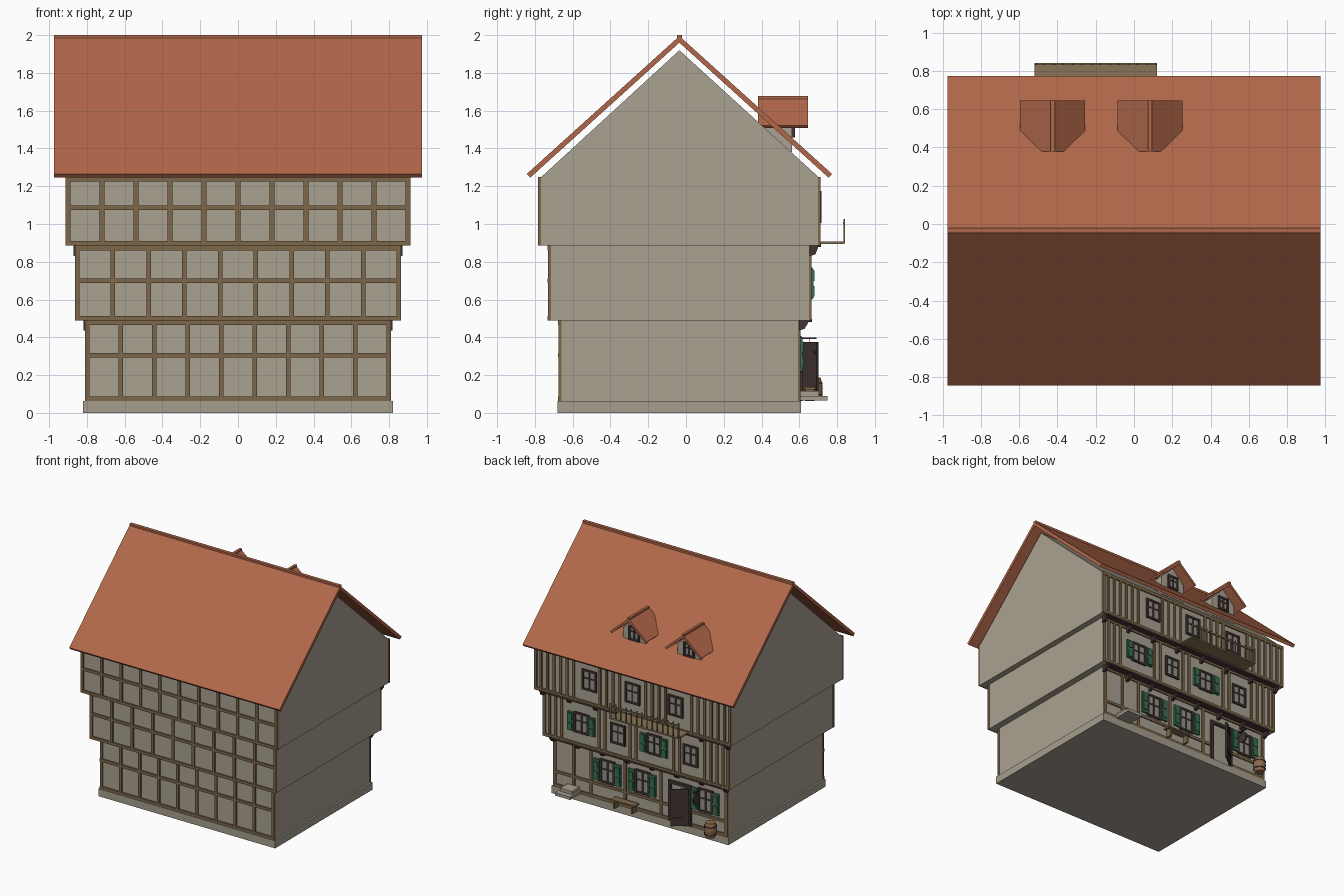
import bpy, math

if "Cube" in bpy.data.objects:
    bpy.data.objects.remove(bpy.data.objects["Cube"])

def mat(name, r, g, b):
    m = bpy.data.materials.new(name)
    m.diffuse_color = (r, g, b, 1)
    m.use_nodes = True
    m.node_tree.nodes["Principled BSDF"].inputs["Base Color"].default_value = m.diffuse_color
    return m

PLASTER = mat("plaster", .40, .36, .285)
STONE = mat("stone", .38, .345, .275)
TIMBER = mat("timber", .205, .135, .068)
DARK = mat("dark_wood", .055, .036, .033)
TILE = mat("roof_tile", .44, .137, .068)
GREEN = mat("shutter_green", .04, .16, .078)
GLASS = mat("window_glass", .30, .29, .25)
DECK = mat("balcony_wood", .24, .175, .09)
BARREL = mat("barrel_wood", .27, .15, .07)

def mesh(name, m, verts, faces):
    me = bpy.data.meshes.new(name)
    me.from_pydata(verts, [], faces)
    me.materials.append(m)
    ob = bpy.data.objects.new(name, me)
    bpy.context.collection.objects.link(ob)
    return ob

def boxes(name, m, items):
    """One object from many (x0, x1, y0, y1, z0, z1) boxes."""
    v, f = [], []
    for x0, x1, y0, y1, z0, z1 in items:
        n = len(v)
        v += [(x, y, z) for z in (z0, z1) for x, y in ((x0, y0), (x1, y0), (x1, y1), (x0, y1))]
        f += [[n + i for i in q] for q in ((3, 2, 1, 0), (4, 5, 6, 7), (0, 1, 5, 4),
                                           (1, 2, 6, 5), (2, 3, 7, 6), (3, 0, 4, 7))]
    return mesh(name, m, v, f)

def prism(name, m, pts, a, b, axis="x"):
    """Extrude a counter-clockwise outline: (y, z) along x, or (x, z) along y."""
    n = len(pts)
    if axis == "x":
        v = [(t, p, q) for t in (a, b) for p, q in pts]
    else:
        v = [(p, t, q) for t in (b, a) for p, q in pts]
    f = [list(range(n))[::-1], list(range(n, 2 * n))]
    f += [[i, (i + 1) % n, n + (i + 1) % n, n + i] for i in range(n)]
    return mesh(name, m, v, f)

def lathe(name, m, prof, cx, cy, sides=14):
    """Turn (radius, z) rings about a vertical axis."""
    v = [(cx + r * math.cos(2 * math.pi * i / sides), cy + r * math.sin(2 * math.pi * i / sides), z)
         for r, z in prof for i in range(sides)]
    f = [[k * sides + i, k * sides + (i + 1) % sides, (k + 1) * sides + (i + 1) % sides, (k + 1) * sides + i]
         for k in range(len(prof) - 1) for i in range(sides)]
    f += [list(range(sides))[::-1], list(range(len(v) - sides, len(v)))]
    return mesh(name, m, v, f)

# Stone base and three jettied storeys: half width, back y, street y, z range
boxes("plinth", STONE, [(-.82, .82, -.68, .61, 0, .062)])
FLOORS = [(.805, -.665, .597, .062, .49), (.86, -.72, .655, .49, .885), (.908, -.772, .703, .885, 1.25)]
for i, (w, y0, y1, z0, z1) in enumerate(FLOORS):
    boxes(f"storey_{i + 1}", PLASTER, [(-w, w, y0, y1, z0, z1)])
prism("gable_attic", PLASTER, [(-.765, 1.25), (.70, 1.25), (-.035, 1.92)], -.908, .908)

# Rear timber grid (faces -y)
B = .012
for i, (bays, mid) in enumerate(((9, .305), (9, .70), (10, 1.085))):
    w, y0, y1, z0, z1 = FLOORS[i]
    ya, yb = y0 - .012, y0 + .005
    w += .004
    bars = [(-w, w, ya, yb, c - B, c + B) for c in (z0 + B, mid, z1 - B)]
    for k in range(bays + 1):
        x = -w + B + (2 * w - 2 * B) * k / bays
        bars.append((x - B, x + B, ya + .001, yb, z0, z1))
    boxes(f"rear_timber_{i + 1}", TIMBER, bars)

# Street side windows: centre x and whether shuttered
ROWS = [(.31, [(.305, 1), (-.02, 1), (-.605, 1)], .18),
        (.685, [(.505, 1), (.168, 0), (-.168, 1), (-.505, 0)], .155),
        (1.09, [(.40, 0), (0, 0), (-.40, 0)], .155)]

def window(name, x, y, z, w, h):
    t = .008
    boxes(name + "_glass", GLASS, [(x - w / 2, x + w / 2, y - .002, y + .005, z - h / 2, z + h / 2)])
    bars = [(x + s * w / 2 - t, x + s * w / 2 + t, y - .003, y + .014, z - h / 2 - t, z + h / 2 + t) for s in (-1, 1)]
    bars += [(x - w / 2, x + w / 2, y - .003, y + .013, z + s * h / 2 - t, z + s * h / 2 + t) for s in (-1, 1)]
    bars += [(x - .006, x + .006, y - .003, y + .011, z - h / 2, z + h / 2),
             (x - w / 2, x + w / 2, y - .003, y + .010, z + .01, z + .02)]
    boxes(name + "_frame", DARK, bars)

for i, (zc, wins, h) in enumerate(ROWS):
    w, y0, y1, z0, z1 = FLOORS[i]
    for k, (x, shut) in enumerate(wins):
        window(f"window_{i + 1}_{k + 1}", x, y1, zc, .12, h)
        if shut:
            leaves = []
            for s in (-1, 1):
                c = x + s * .099
                leaves.append((c - .027, c + .027, y1 + .004, y1 + .02, zc - h / 2, zc + h / 2))
                leaves += [(c - .02, c + .02, y1 + .018, y1 + .026, zc + q - .028, zc + q + .028)
                           for q in (-.04, .04)]
            boxes(f"shutters_{i + 1}_{k + 1}", GREEN, leaves)

# Street side timbers: posts below, close studding above
for i, (zc, wins, h) in enumerate(ROWS):
    w, y0, y1, z0, z1 = FLOORS[i]
    w += .004
    ya, yb = y1 - .005, y1 + .01
    bars = [(-w, w, ya, yb, z1 - .026, z1), (-w, -w + .026, ya, yb - .001, z0, z1), (w - .026, w, ya, yb - .001, z0, z1)]
    if i == 0:
        for a, b in ((-w, -.475), (-.265, w)):
            bars += [(a, b, ya, yb, z0, z0 + .025), (a, b, ya, yb - .001, .175, .198)]
        bars += [(x - B, x + B, ya, yb - .001, z0, z1) for x in (.62, .46, .143, -.19)]
    else:
        bars.append((-w, w, ya, yb, z0, z0 + .026))
        n = 30
        for k in range(1, n):
            x = -w + 2 * w * k / n
            if all(abs(x - wx) > (.14 if s else .09) for wx, s in wins):
                bars.append((x - .011, x + .011, ya, yb - .001, z0, z1))
    boxes(f"street_timber_{i + 1}", TIMBER, bars)

# Brackets and bressummer beams under the jetties
for i in (0, 1):
    w, y0, y1, z0, z1 = FLOORS[i]
    out = FLOORS[i + 1][2]
    for k in range(8):
        x = -w + 2 * w * k / 7
        prism(f"jetty_bracket_{i + 1}_{k + 1}", DARK,
              [(y1, z1 - .055), (y1 + .03, z1 - .045), (out, z1), (y1, z1)], x - .012, x + .012)
    boxes(f"jetty_beam_{i + 1}", DARK, [(-w, w, y1, out + .012, z1 - .008, z1 + .008)])

# Main roof and ridge
prism("main_roof", TILE, [(-.843, 1.265), (-.825, 1.245), (-.035, 1.96), (.755, 1.245), (.773, 1.265), (-.035, 1.995)], -.975, .975)
boxes("ridge_cap", TILE, [(-.975, .975, -.047, -.02, 1.975, 2.0)])

# Two dormers
for n, x in enumerate((-.425, .083)):
    prism(f"dormer_wall_{n + 1}", PLASTER,
          [(x - .11, 1.38), (x + .11, 1.38), (x + .11, 1.535), (x, 1.645), (x - .11, 1.535)], .42, .562, "y")
    window(f"dormer_window_{n + 1}", x, .562, 1.515, .085, .10)
    prism(f"dormer_roof_{n + 1}", TILE,
          [(x - .17, 1.522), (x - .157, 1.508), (x, 1.645), (x + .157, 1.508), (x + .17, 1.522), (x, 1.672)], .38, .645, "y")
    boxes(f"dormer_ridge_{n + 1}", TILE, [(x - .011, x + .011, .38, .647, 1.655, 1.677)])

# Balcony with balusters
boxes("balcony_floor", DECK, [(-.52, .12, .70, .84, .895, .907)])
rail = [(-.52, .12, .832, .842, 1.0, 1.01)]
for k in range(14):
    x = -.515 + .63 * k / 13
    t = .006 if k in (0, 13) else .004
    rail.append((x - t, x + t, .833, .841, .9, 1.027))
boxes("balcony_railing", DECK, rail)

# Doorway with open leaf
boxes("door_frame", DARK, [(-.287, -.265, .59, .617, .062, .40), (-.475, -.453, .59, .617, .062, .40),
                           (-.475, -.265, .59, .618, .378, .402)])
leaf = boxes("door_leaf", DARK, [(0, .135, -.007, .007, .068, .375)]
             + [(.015, .12, -.011, .011, z, z + .02) for z in (.12, .31)])
leaf.location = (-.453, .615, 0)
leaf.rotation_euler = (0, 0, math.radians(37))

# Hanging sign
boxes("sign_bracket", DARK, [(-.56, -.545, .595, .69, .39, .40), (-.555, -.55, .653, .657, .37, .39)])
prism("sign_board", DARK, [(.655 + .045 * math.cos(math.pi * (k + .5) / 4), .33 + .045 * math.sin(math.pi * (k + .5) / 4))
                           for k in range(8)], -.558, -.546)

# Bench, side steps and barrel
boxes("bench", TIMBER, [(0, .22, .625, .685, .125, .137), (.02, .035, .63, .68, .062, .125),
                        (.185, .20, .63, .68, .062, .125)])
boxes("stone_steps", STONE, [(.55, .69, .605, .75, .066, .09), (.565, .675, .605, .705, .09, .115)])
lathe("barrel", BARREL, [(.038, .065), (.047, .095), (.05, .125), (.047, .155), (.038, .188)], -.70, .675)
for k, z in enumerate((.09, .152)):
    lathe(f"barrel_hoop_{k + 1}", DARK, [(.0495, z), (.0495, z + .01)], -.70, .675)
